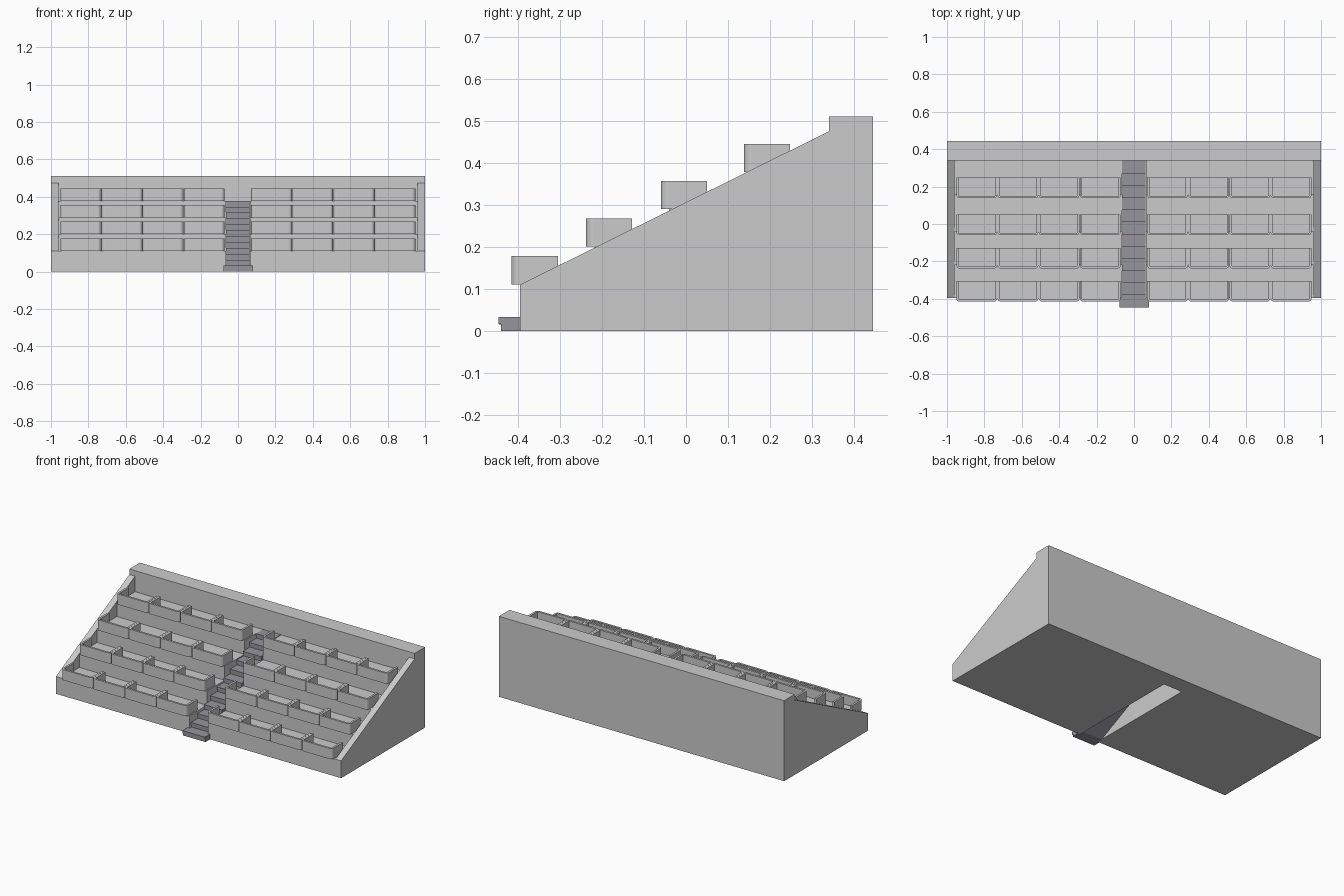
import bpy, bmesh, math

if "Cube" in bpy.data.objects:
    bpy.data.objects.remove(bpy.data.objects["Cube"])

ROWS = [(-0.415, 0.11), (-0.238, 0.20), (-0.06, 0.289), (0.138, 0.377)]  # front y, floor z


def finish(name, bm, mat=None):
    bmesh.ops.recalc_face_normals(bm, faces=bm.faces)
    me = bpy.data.meshes.new(name)
    bm.to_mesh(me)
    bm.free()
    ob = bpy.data.objects.new(name, me)
    bpy.context.collection.objects.link(ob)
    if mat:
        me.materials.append(mat)
    return ob


def prism(bm, points, direction):
    """Extrude a closed outline of 3D points along a direction."""
    face = bm.faces.new([bm.verts.new(p) for p in points])
    ext = bmesh.ops.extrude_face_region(bm, geom=[face], use_keep_orig=True)
    verts = [g for g in ext["geom"] if isinstance(g, bmesh.types.BMVert)]
    bmesh.ops.translate(bm, verts=verts, vec=direction)


def side_prism(name, profile, x0, x1, mat=None):
    """Extrude a (y, z) profile across x."""
    bm = bmesh.new()
    prism(bm, [(x0, y, z) for y, z in profile], (x1 - x0, 0, 0))
    return finish(name, bm, mat)


# terrace: stepped profile, one block each side of the stair slot
terrace = [(-0.395, 0)]
for i, (y, z) in enumerate(ROWS):
    if i:
        terrace.append((y + 0.02, ROWS[i - 1][1]))
    terrace.append((y + 0.02, z))
terrace += [(0.34, ROWS[-1][1]), (0.34, 0)]
cheek = [(-0.395, 0), (0.34, 0), (0.34, 0.475), (-0.395, 0.11)]
for s, side in ((-1, "left"), (1, "right")):
    side_prism("terrace_" + side, terrace, s * 0.065, s * 0.96)
    side_prism("side_wall_" + side, cheek, s * 0.96, s)

# back wall
side_prism("back_wall", [(0.34, 0), (0.445, 0), (0.445, 0.51), (0.34, 0.51)], -1, 1)


# open-backed box: U-shaped wall with rounded front corners, plus thin floor
def arc(cx, cy, r, a0, a1, n=4):
    return [(cx + r * math.cos(math.radians(a0 + (a1 - a0) * i / n)),
             cy + r * math.sin(math.radians(a0 + (a1 - a0) * i / n))) for i in range(n + 1)]


def box_row(name, x_start, y0, z0):
    w, d, h, t, r = 0.219, 0.11, 0.067, 0.013, 0.018
    bm = bmesh.new()
    for i in range(4):
        x0 = x_start + 0.22 * i
        x1, y1 = x0 + w, y0 + d
        outer = [(x0, y1)] + arc(x0 + r, y0 + r, r, 180, 270) \
            + arc(x1 - r, y0 + r, r, 270, 360) + [(x1, y1)]
        inner = [(x1 - t, y1), (x1 - t, y0 + t), (x0 + t, y0 + t), (x0 + t, y1)]
        prism(bm, [(x, y, z0) for x, y in outer + inner], (0, 0, h))
        prism(bm, [(x, y, z0) for x, y in reversed(inner)], (0, 0, 0.008))
    return finish(name, bm)


for i, (y, z) in enumerate(ROWS):
    box_row(f"box_row_left_{i + 1}", -0.95, y, z + 0.001)
    box_row(f"box_row_right_{i + 1}", 0.07, y, z + 0.001)

# stairs: treads with nosing and a sloped underside
tint = bpy.data.materials.new("stair_grey")
tint.diffuse_color = (0.30, 0.30, 0.335, 1)
tint.use_nodes = True
tint.node_tree.nodes["Principled BSDF"].inputs["Base Color"].default_value = tint.diffuse_color
N, run, rise = 12, 0.065, 0.0315
stairs = [(-0.44, 0)]
for i in range(N):
    y, z = -0.445 + run * i, rise * (i + 1)
    if i:
        stairs.append((y + 0.006, z - rise))
    stairs += [(y + 0.006, z - 0.016), (y, z - 0.016), (y, z)]
stairs += [(0.34, rise * N), (0.34, 0.335), (-0.36, 0)]
side_prism("stairs", stairs, -0.064, 0.062, tint)

# wider bottom step
side_prism("bottom_step", [(-0.44, 0), (-0.395, 0), (-0.395, 0.033), (-0.446, 0.033),
                           (-0.446, 0.016), (-0.44, 0.016)], -0.077, 0.08, tint)
